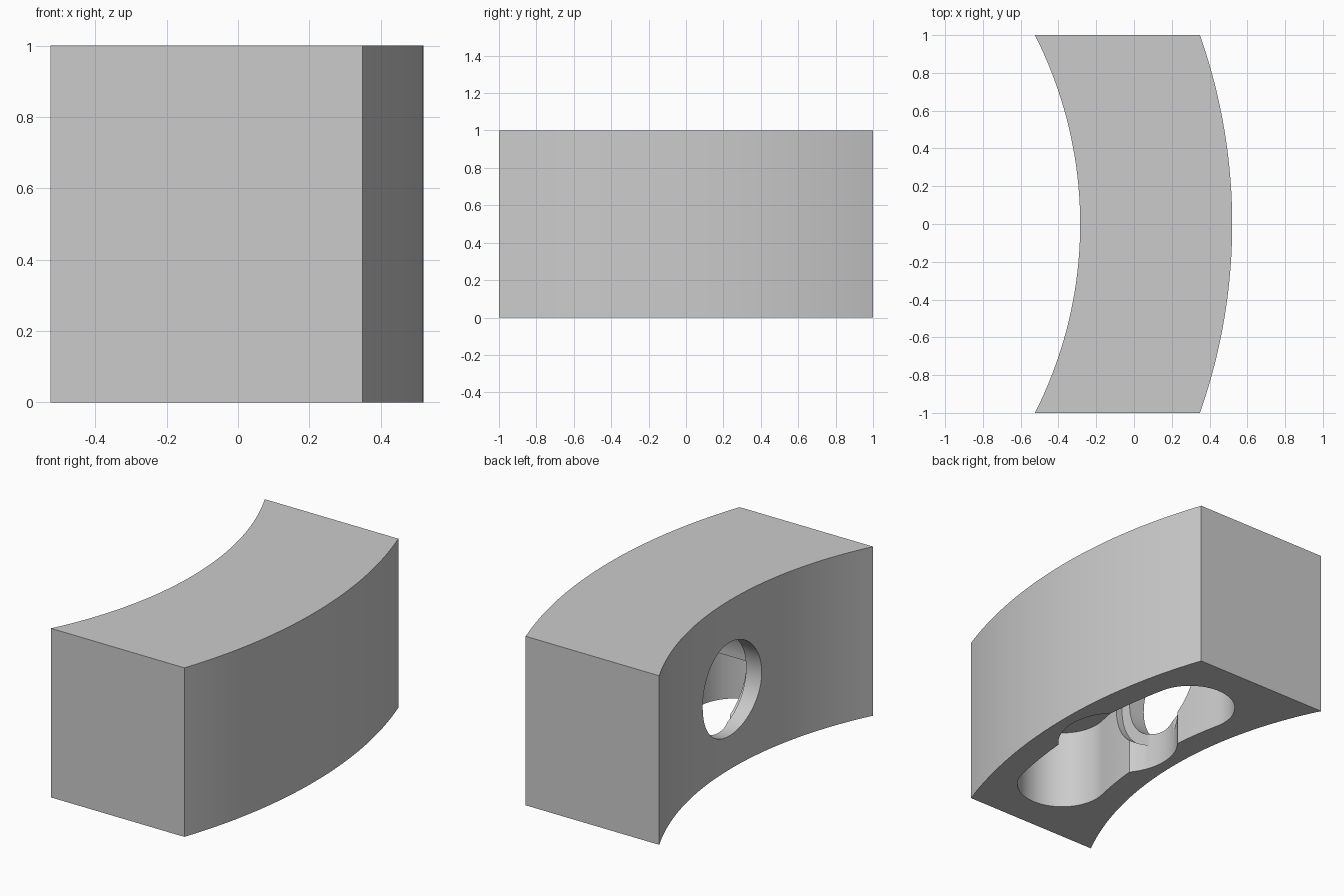
import bpy
import bmesh
from math import sin, cos, pi, asin, sqrt
from mathutils import Matrix

cube = bpy.data.objects.get("Cube")
if cube:
    bpy.data.objects.remove(cube, do_unlink=True)

ARC_X = -2.49             # centre of the concentric arcs
R_IN, R_OUT = 2.205, 3.01
R_MID = (R_IN + R_OUT) / 2
MID_X = ARC_X + R_MID
AXIS_Z = 0.475            # bore axis and slot ceiling

grey = bpy.data.materials.new("light_grey")
grey.use_nodes = True
colour = (0.6, 0.6, 0.6, 1)
grey.diffuse_color = colour
grey.node_tree.nodes["Principled BSDF"].inputs["Base Color"].default_value = colour


def arc(cx, cy, r, a0, a1, n):
    return [(cx + r * cos(a0 + (a1 - a0) * i / n),
             cy + r * sin(a0 + (a1 - a0) * i / n)) for i in range(n + 1)]


def prism(name, outline, low, high, matrix=Matrix()):
    """Extrude a closed outline upward, then place it."""
    bm = bmesh.new()
    face = bm.faces.new([bm.verts.new((x, y, low)) for x, y in outline])
    top = bmesh.ops.extrude_face_region(bm, geom=[face])["geom"]
    bmesh.ops.translate(bm, vec=(0, 0, high - low),
                        verts=[v for v in top if isinstance(v, bmesh.types.BMVert)])
    bmesh.ops.transform(bm, matrix=matrix, verts=bm.verts)
    bmesh.ops.recalc_face_normals(bm, faces=bm.faces)
    mesh = bpy.data.meshes.new(name)
    bm.to_mesh(mesh)
    bm.free()
    mesh.materials.append(grey)
    obj = bpy.data.objects.new(name, mesh)
    bpy.context.collection.objects.link(obj)
    return obj


def disc(r, cx=0):
    return arc(cx, 0, r, 0, 2 * pi, 64)[:-1]


# Curved block with flat parallel ends
a_out, a_in = asin(1 / R_OUT), asin(1 / R_IN)
block = prism("curved_block",
              arc(ARC_X, 0, R_OUT, -a_out, a_out, 40)
              + arc(ARC_X, 0, R_IN, a_in, -a_in, 40), 0, 1)

# Curved slot with rounded ends, open underneath
HALF, END_Y = 0.25, 0.555
a = asin(END_Y / R_MID)
end_x = ARC_X + sqrt(R_MID ** 2 - END_Y ** 2)
slot = (arc(ARC_X, 0, R_MID + HALF, -a, a, 24)
        + arc(end_x, END_Y, HALF, a, a + pi, 24)[1:-1]
        + arc(ARC_X, 0, R_MID - HALF, a, -a, 24)
        + arc(end_x, -END_Y, HALF, pi - a, 2 * pi - a, 24)[1:-1])

# Discs are turned to run along x for the bore and window
along_x = Matrix.Translation((0, 0, AXIS_Z)) @ Matrix.Rotation(pi / 2, 4, "Y")
cutters = [
    prism("slot_cutter", slot, -0.1, AXIS_Z),
    prism("well_cutter", disc(0.333, MID_X), -0.1, AXIS_Z),
    prism("bore_cutter", disc(0.342), -0.2, 0.43, along_x),
    prism("window_cutter", disc(0.276), -0.6, 0, along_x),
]
for cutter in cutters:
    cutter.hide_render = True
    mod = block.modifiers.new(cutter.name, "BOOLEAN")
    mod.operation = "DIFFERENCE"
    mod.solver = "EXACT"
    mod.object = cutter

# Apply the cuts and discard the cutters
bpy.ops.object.select_all(action="DESELECT")
block.select_set(True)
bpy.context.view_layer.objects.active = block
for mod in list(block.modifiers):
    bpy.ops.object.modifier_apply(modifier=mod.name)
for cutter in cutters:
    bpy.data.objects.remove(cutter, do_unlink=True)
bpy.ops.object.shade_smooth_by_angle(angle=pi / 6)
